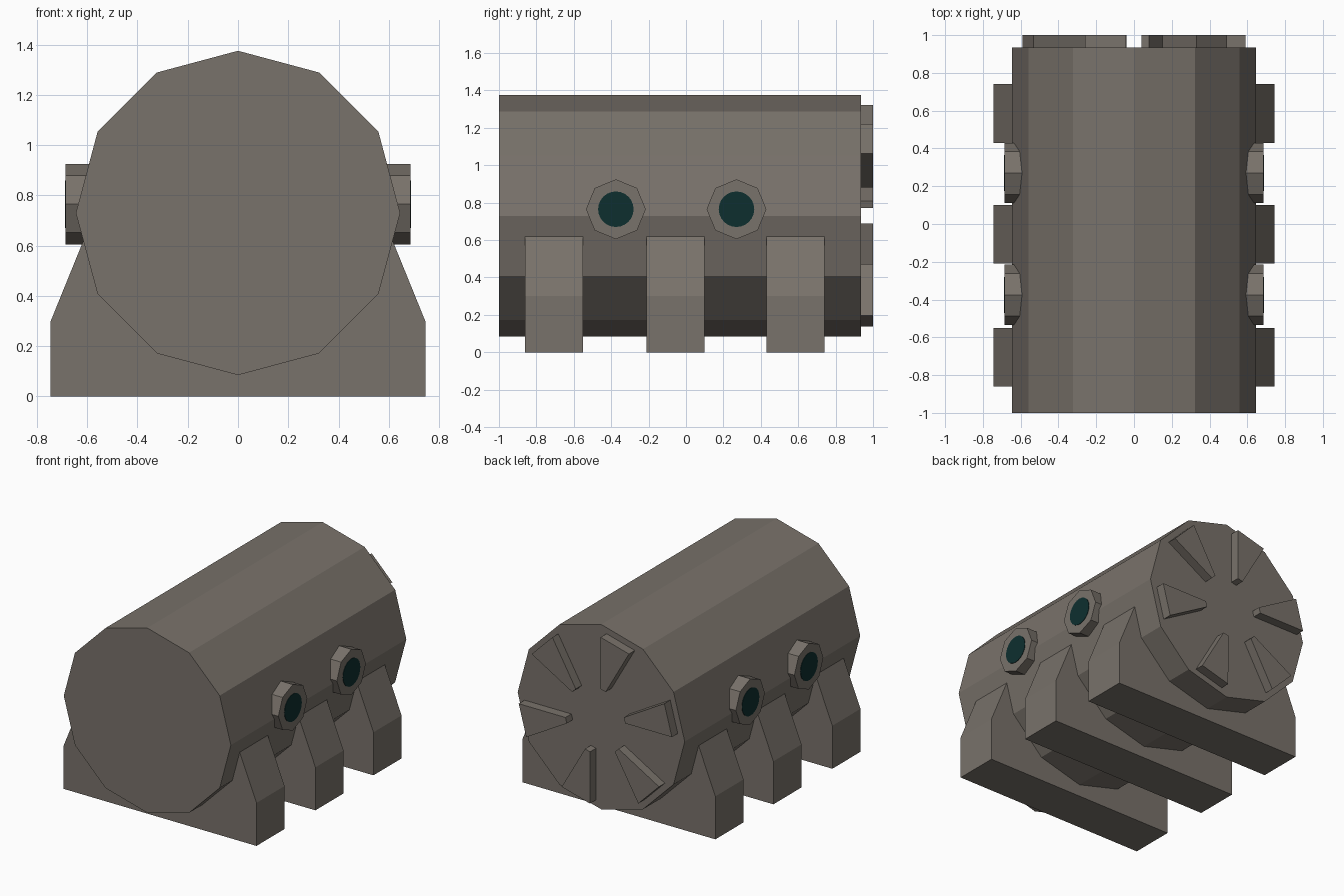
import bpy, bmesh, math
from mathutils import Vector

if "Cube" in bpy.data.objects:
    bpy.data.objects.remove(bpy.data.objects["Cube"])


def material(name, rgb):
    m = bpy.data.materials.new(name)
    m.diffuse_color = (*rgb, 1.0)
    m.use_nodes = True
    m.node_tree.nodes["Principled BSDF"].inputs["Base Color"].default_value = m.diffuse_color
    return m


METAL = material("warm grey metal", (0.19, 0.168, 0.145))
TEAL = material("dark teal glass", (0.004, 0.028, 0.028))


def prism(name, points, start, end, mat):
    """Closed prism: the 3D outline is swept from offset start to offset end."""
    bm = bmesh.new()
    base = bm.faces.new([bm.verts.new(Vector(p) + Vector(start)) for p in points])
    ext = bmesh.ops.extrude_face_region(bm, geom=[base], use_keep_orig=True)
    moved = [g for g in ext["geom"] if isinstance(g, bmesh.types.BMVert)]
    bmesh.ops.translate(bm, verts=moved, vec=Vector(end) - Vector(start))
    bmesh.ops.recalc_face_normals(bm, faces=bm.faces[:])
    mesh = bpy.data.meshes.new(name)
    bm.to_mesh(mesh)
    bm.free()
    mesh.materials.append(mat)
    obj = bpy.data.objects.new(name, mesh)
    bpy.context.collection.objects.link(obj)
    return obj


def ring(n, radius):
    return [(radius * math.sin(2 * math.pi * i / n),
             radius * math.cos(2 * math.pi * i / n)) for i in range(n)]


AXIS_Z = 0.73
BACK = 0.935

# Twelve-sided tank body lying along y
prism("tank_body", [(x, 0, AXIS_Z + z) for x, z in ring(12, 0.645)],
      (0, -1, 0), (0, BACK, 0), METAL)

# Three saddle supports
half = [(0.745, 0), (0.745, 0.30), (0.615, 0.62)]
saddle = [(x, 0, z) for x, z in half] + [(-x, 0, z) for x, z in reversed(half)]
for i, y in enumerate((-0.86, -0.21, 0.43)):
    prism(f"saddle_support_{i + 1}", saddle, (0, y, 0), (0, y + 0.31, 0), METAL)

# Octagonal ports with dark round windows on both sides
for side, s in (("left", -1), ("right", 1)):
    for i, y in enumerate((-0.375, 0.27)):
        prism(f"{side}_port_{i + 1}", [(0, y + a, 0.765 + b) for a, b in ring(8, 0.16)],
              (s * 0.50, 0, 0), (s * 0.686, 0, 0), METAL)
        prism(f"{side}_port_window_{i + 1}", [(0, y + a, 0.765 + b) for a, b in ring(24, 0.095)],
              (s * 0.684, 0, 0), (s * 0.689, 0, 0), TEAL)

# Six radial wedge ribs on the back cap
wedge = [(0.233, -0.02), (0.582, -0.113), (0.582, 0.113), (0.233, 0.02)]
for k in range(6):
    a = math.radians(15 + 60 * k)
    c, s = math.cos(a), math.sin(a)
    prism(f"back_rib_{k + 1}", [(-(r * c - t * s), 0, AXIS_Z + r * s + t * c) for r, t in wedge],
          (0, BACK - 0.01, 0), (0, 1.0, 0), METAL)
